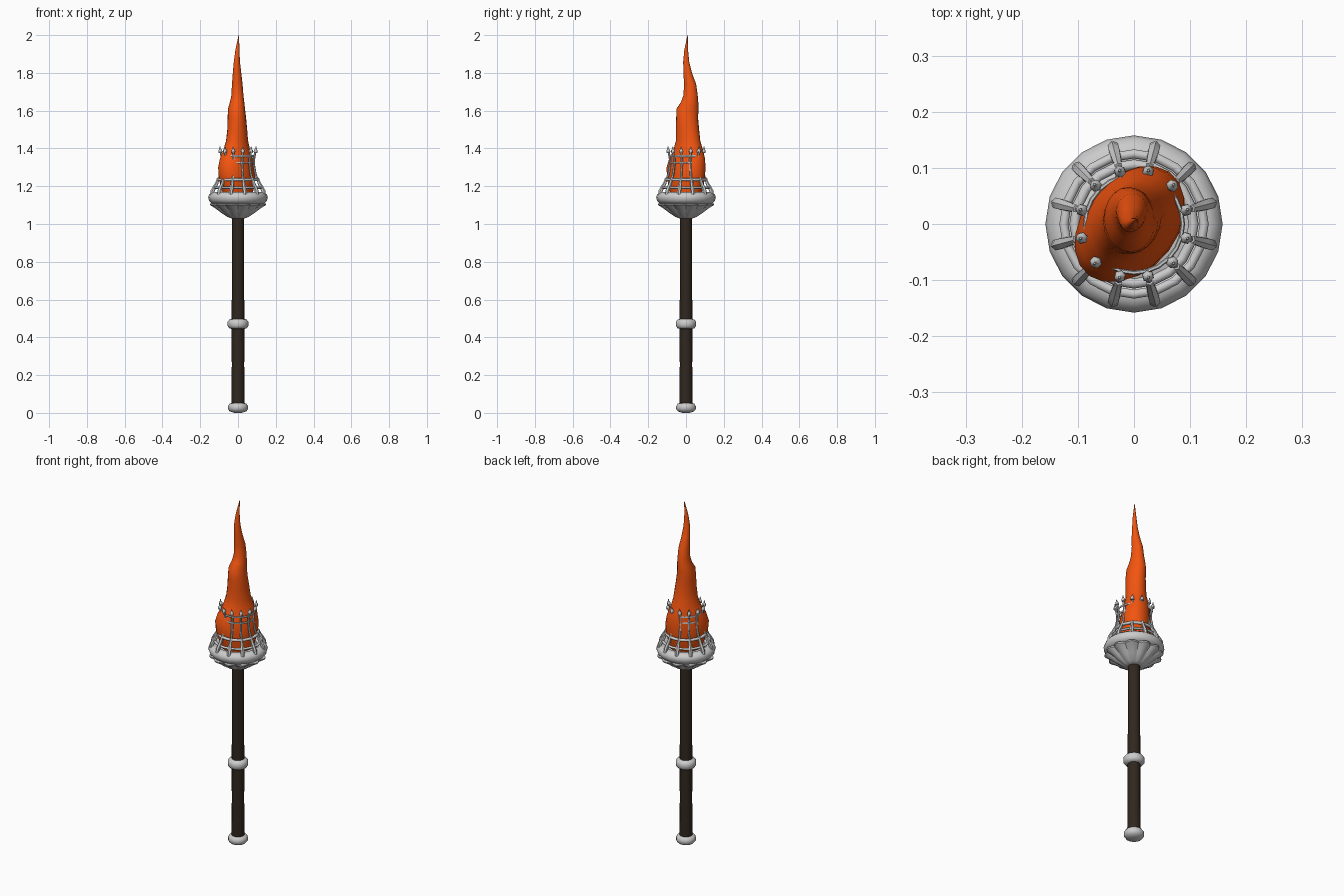
import bpy, bmesh, math
from math import cos, sin, pi, radians

if "Cube" in bpy.data.objects:
    bpy.data.objects.remove(bpy.data.objects["Cube"])


def material(name, rgb):
    m = bpy.data.materials.new(name)
    m.diffuse_color = (*rgb, 1)
    m.use_nodes = True
    m.node_tree.nodes["Principled BSDF"].inputs["Base Color"].default_value = m.diffuse_color
    return m


def finish(name, bm, mat=None, angle=50):
    bmesh.ops.recalc_face_normals(bm, faces=bm.faces[:])
    me = bpy.data.meshes.new(name)
    bm.to_mesh(me)
    bm.free()
    ob = bpy.data.objects.new(name, me)
    bpy.context.collection.objects.link(ob)
    if mat:
        me.materials.append(mat)
    bpy.ops.object.select_all(action='DESELECT')
    ob.select_set(True)
    bpy.context.view_layer.objects.active = ob
    bpy.ops.object.shade_smooth_by_angle(angle=radians(angle))
    return ob


def loft(bm, loops, close=False):
    """Skin a list of equally long point loops; cap the ends or join them."""
    rings = [[bm.verts.new(p) for p in loop] for loop in loops]
    pairs = list(zip(rings, rings[1:])) + ([(rings[-1], rings[0])] if close else [])
    for a, b in pairs:
        n = len(a)
        for i in range(n):
            bm.faces.new((a[i], a[(i + 1) % n], b[(i + 1) % n], b[i]))
    if not close:
        bm.faces.new(rings[0][::-1])
        bm.faces.new(rings[-1])


def circle(r, z, n, lobes=0, depth=0):
    pts = []
    for i in range(n):
        a = 2 * pi * i / n
        k = r * (1 - depth * (1 - abs(cos(lobes / 2 * (a - pi / 12)))))
        pts.append((k * cos(a), k * sin(a), z))
    return pts


def lathe(name, profile, n=20, mat=None, close=False, angle=50):
    bm = bmesh.new()
    loft(bm, [circle(r, z, n) for r, z in profile], close)
    return finish(name, bm, mat, angle)


def ring(name, r, z, w, h, n=20, sides=8):
    prof = [(r + w * cos(2 * pi * i / sides), z + h * sin(2 * pi * i / sides))
            for i in range(sides)]
    return lathe(name, prof, n, close=True)


def radial(name, path, n=12, sides=6):
    """Repeat a round bar around z; path holds (radius, z, thickness)."""
    bm = bmesh.new()
    for k in range(n):
        a = radians(15) + 2 * pi * k / n
        loops = []
        for i, (r, z, t) in enumerate(path):
            p, q = path[max(i - 1, 0)], path[min(i + 1, len(path) - 1)]
            dr, dz = q[0] - p[0], q[1] - p[1]
            d = math.hypot(dr, dz)
            loop = []
            for j in range(sides):
                b = 2 * pi * j / sides
                u, v = t * cos(b), t * sin(b)
                rr, zz = r + u * dz / d, z - u * dr / d
                loop.append((rr * cos(a) - v * sin(a), rr * sin(a) + v * cos(a), zz))
            loops.append(loop)
        loft(bm, loops)
    return finish(name, bm)


wood = material("dark_wood", (0.03, 0.02, 0.013))
fire = material("flame_orange", (0.9, 0.09, 0.005))

# Handle and its metal fittings
lathe("handle", [(0.036, 0.03), (0.033, 0.25), (0.034, 0.47), (0.032, 0.75), (0.033, 1.06)], 12, wood)
lathe("pommel", [(0.02, 0.0), (0.044, 0.008), (0.053, 0.02), (0.053, 0.036), (0.044, 0.05),
                 (0.03, 0.052)], 14)
lathe("handle_collar", [(0.03, 0.444), (0.046, 0.448), (0.055, 0.46), (0.055, 0.482),
                        (0.046, 0.494), (0.03, 0.498)], 14)

# Scalloped bowl under the head
bm = bmesh.new()
loft(bm, [circle(r, z, 72, 12, d) for r, z, d in
          [(0.036, 1.03, 0), (0.058, 1.038, 0.06), (0.095, 1.062, 0.1), (0.128, 1.086, 0.12),
           (0.153, 1.1, 0.14), (0.154, 1.107, 0.14), (0.13, 1.11, 0.1), (0.11, 1.12, 0)]])
finish("scalloped_bowl", bm, angle=40)

# Heavy rim with an open top
lathe("bowl_rim", [(0.11, 1.11), (0.138, 1.108), (0.152, 1.122), (0.158, 1.14), (0.153, 1.156),
                   (0.138, 1.168), (0.118, 1.17), (0.105, 1.16)], close=True)

# Cage: lower bars, hoops and spear-tipped posts
radial("cage_bars", [(0.143, 1.155, 0.01), (0.139, 1.175, 0.011), (0.13, 1.192, 0.0105),
                     (0.117, 1.215, 0.009), (0.106, 1.243, 0.007)])
ring("lower_hoop", 0.125, 1.191, 0.008, 0.007)
ring("middle_hoop", 0.106, 1.235, 0.009, 0.008)
for i, z in enumerate((1.325, 1.36)):
    ring(f"upper_hoop_{i + 1}", 0.087, z, 0.004, 0.005, 24, 6)
radial("cage_posts", [(0.106, 1.235, 0.006), (0.095, 1.27, 0.006), (0.088, 1.31, 0.006),
                      (0.088, 1.345, 0.006), (0.094, 1.376, 0.006), (0.096, 1.379, 0.011),
                      (0.0975, 1.391, 0.010), (0.0985, 1.396, 0.005), (0.099, 1.41, 0.002)])

# Twisting flame: centre x, centre y, z, long radius, short radius, turn of the long axis
flame = [(0, 0, 1.15, 0.085, 0.07, 50), (-0.004, 0, 1.2, 0.102, 0.08, 50),
         (-0.006, 0, 1.25, 0.114, 0.083, 50), (-0.008, 0, 1.3, 0.117, 0.082, 50),
         (-0.008, 0.006, 1.345, 0.107, 0.075, 52), (-0.007, 0.012, 1.39, 0.085, 0.065, 55),
         (-0.005, 0.011, 1.44, 0.068, 0.055, 60), (-0.004, 0.008, 1.5, 0.062, 0.052, 75),
         (-0.006, 0.006, 1.56, 0.058, 0.049, 90), (-0.008, 0.008, 1.61, 0.058, 0.045, 95),
         (-0.005, 0.019, 1.645, 0.046, 0.038, 95), (-0.003, 0.024, 1.68, 0.038, 0.032, 90),
         (-0.004, 0.022, 1.74, 0.032, 0.028, 80), (-0.005, 0.009, 1.8, 0.023, 0.022, 60),
         (-0.006, 0.001, 1.86, 0.017, 0.015, 40), (-0.003, 0.001, 1.92, 0.011, 0.01, 20),
         (0.004, 0.009, 2.0, 0.001, 0.001, 0)]
bm = bmesh.new()
loops = []
for cx, cy, z, a, b, t in flame:
    t = radians(t)
    loop = []
    for i in range(20):
        s = 2 * pi * i / 20 - t
        u, v = a * cos(s), b * sin(s)
        loop.append((cx + u * cos(t) - v * sin(t), cy + u * sin(t) + v * cos(t), z))
    loops.append(loop)
loft(bm, loops)
finish("flame", bm, fire, 60)
